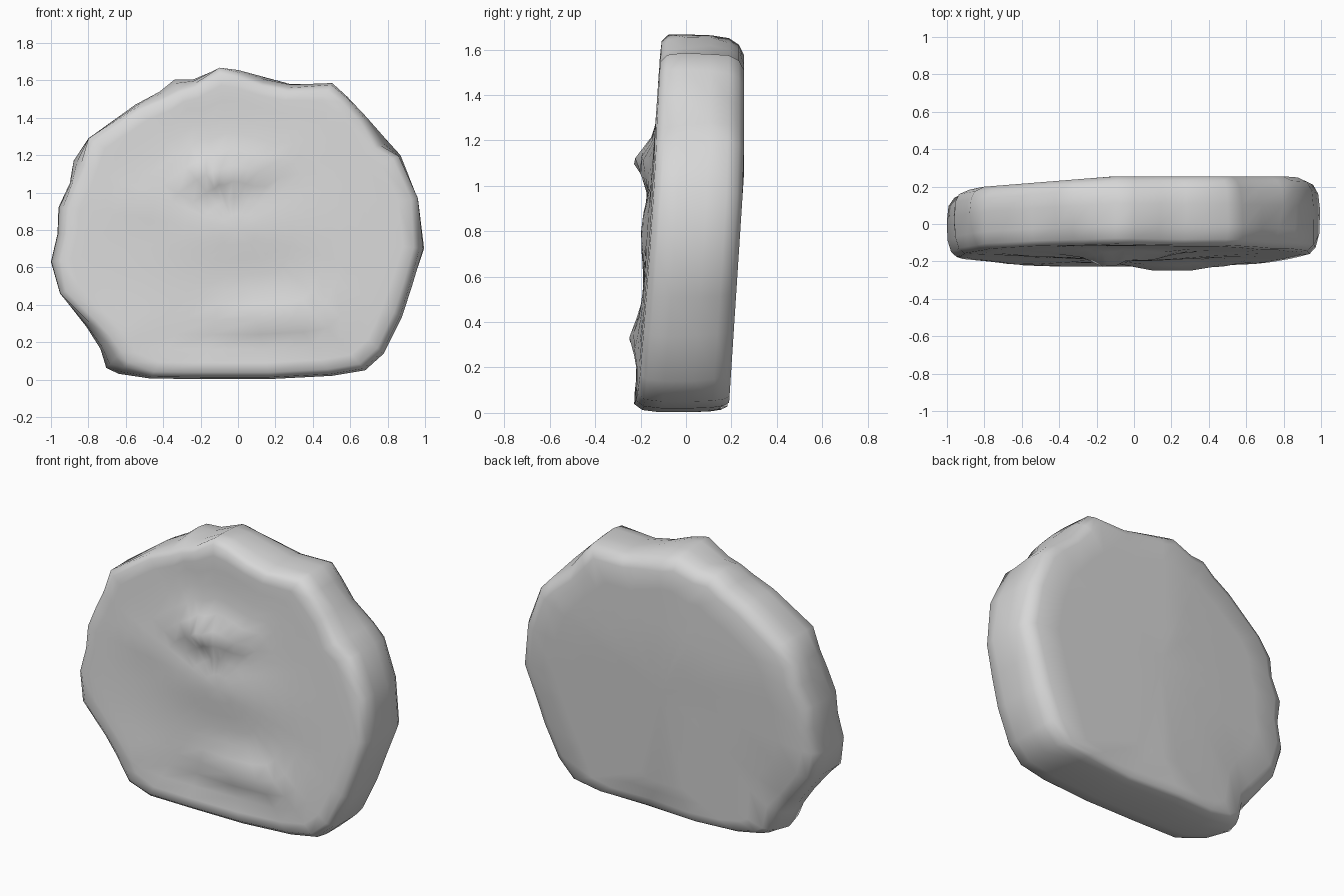
import bpy, bmesh, math
from mathutils import Vector, noise

cube = bpy.data.objects.get("Cube")
if cube:
    bpy.data.objects.remove(cube)

# Outline of the slab as (x, z), clockwise from the bottom
OUTLINE = [(-.2, .003), (-.47, .006), (-.64, .03), (-.71, .06), (-.74, .16), (-.81, .28),
           (-.95, .46), (-1, .63), (-.965, .78), (-.96, .92), (-.9, 1.05), (-.88, 1.17),
           (-.8, 1.29), (-.55, 1.47), (-.42, 1.54), (-.34, 1.605), (-.24, 1.605), (-.1, 1.665),
           (0, 1.66), (.14, 1.62), (.28, 1.58), (.5, 1.58), (.58, 1.51), (.69, 1.41),
           (.8, 1.28), (.87, 1.2), (.96, .97), (.995, .7), (.93, .51), (.87, .34),
           (.78, .14), (.68, .05), (.5, .02), (.17, .003)]
CENTRE = Vector((0, .8))

# Front lumps: x, z, width, height, push towards the viewer
LUMPS = [(-.12, 1.1, .19, .07, .085), (.12, 1.13, .12, .06, .025), (-.15, .98, .22, .06, -.01),
         (0, .81, .4, .18, .03), (.19, .33, .2, .09, .06), (.1, .19, .25, .06, -.02),
         (.45, .3, .14, .14, .02), (-.5, .95, .2, .1, .015), (-.15, 1.38, .4, .1, -.01),
         (-.1, .06, .6, .06, .015), (-.6, .25, .2, .15, .012)]
# Back dents: x, z, width, height, push into the stone
DENTS = [(-.72, .27, .05, .07, .06), (.1, .02, .08, .09, .05)]
# Rim chips: x, z, depth, amount taken off
CHIPS = [(.8, 1.28, .1, .05), (-.88, 1.15, .05, .035), (-.36, 1.58, .05, .04),
         (.08, 1.64, .1, .02), (-.55, 1.47, .08, .015), (-.72, .1, .95, .03),
         (-.72, .08, 0, .08), (-.84, .32, .05, .025), (.66, 1.44, .9, .035), (.02, 1.65, 1, .04)]


def bumps(items, x, z):
    return sum(d * math.exp(-((x - a) / w) ** 2 - ((z - b) / h) ** 2)
               for a, b, w, h, d in items)


def chipped(x, z, depth):
    return sum(a * math.exp(-((x - cx) ** 2 + (z - cz) ** 2) / .012 - ((depth - d) / .3) ** 2)
               for cx, cz, d, a in CHIPS)


def front_y(x, z):
    return -.222 + .068 * z + .03 * max(0, x - .6) - bumps(LUMPS, x, z)


def back_y(x, z):
    return .187 + .065 * min(z, 1.05) + .08 * min(0, x + .1) - bumps(DENTS, x, z)


# Rings from front centre to back centre: (scale, depth, roughness)
RINGS = [(s / 10, 0, 0) for s in range(1, 9)]
RINGS += [(.89, 0, .005), (.955, .01, .02), (.988, .09, .025), (1, .28, .01), (1, .6, 0),
          (.987, .82, .01), (.96, .94, .015), (.91, 1, .005), (.75, 1, 0), (.5, 1, 0),
          (.25, 1, 0)]


def place(p, scale, depth, rough):
    wobble = noise.noise(Vector((p[0] * 5, depth * 2, p[1] * 5))) * 1.5
    k = scale
    if scale > .85:
        k -= chipped(p[0], p[1], depth)
        if p[1] > .2:
            k += rough * wobble
    x = p[0] * k
    # The underside keeps a crisp back edge
    kz = 1 - (1 - k) * .35 if p[1] < .1 and depth > .5 else k
    z = CENTRE.y + (p[1] - CENTRE.y) * kz
    f, b = front_y(x, z), back_y(x, z)
    return x, f + (b - f) * depth, z


# Stone slab
bm = bmesh.new()
rings = [[bm.verts.new(place(p, *r)) for p in OUTLINE] for r in RINGS]
n = len(OUTLINE)
for a, b in zip(rings, rings[1:]):
    for i in range(n):
        j = (i + 1) % n
        bm.faces.new((a[i], a[j], b[j], b[i]))
for ring, depth in ((rings[0], 0), (rings[-1], 1)):
    tip = bm.verts.new(place(CENTRE, .5, depth, 0))
    for i in range(n):
        bm.faces.new((ring[i], ring[(i + 1) % n], tip))
bmesh.ops.recalc_face_normals(bm, faces=bm.faces)
for f in bm.faces:
    f.smooth = True
mesh = bpy.data.meshes.new("stone_slab")
bm.to_mesh(mesh)
bm.free()
slab = bpy.data.objects.new("stone_slab", mesh)
bpy.context.collection.objects.link(slab)

# Plain grey stone
mat = bpy.data.materials.new("grey_stone")
mat.use_nodes = True
colour = (.68, .68, .68, 1)
mat.diffuse_color = colour
mat.node_tree.nodes["Principled BSDF"].inputs["Base Color"].default_value = colour
mesh.materials.append(mat)
